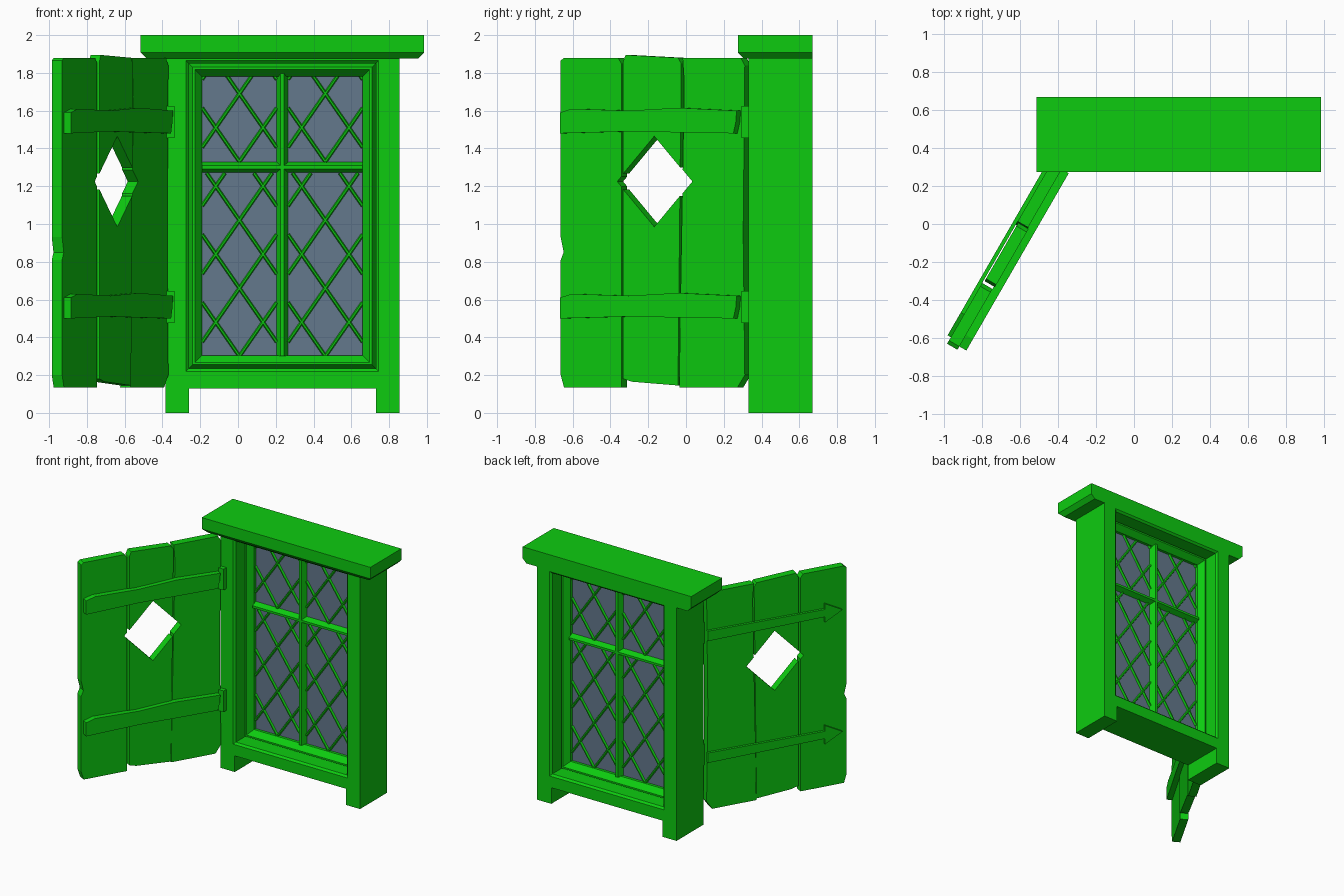
import bpy, bmesh, math
from mathutils import Matrix, Vector

cube = bpy.data.objects.get("Cube")
if cube:
    bpy.data.objects.remove(cube, do_unlink=True)


def material(name, rgb):
    m = bpy.data.materials.new(name)
    m.use_nodes = True
    m.diffuse_color = (*rgb, 1)
    m.node_tree.nodes["Principled BSDF"].inputs["Base Color"].default_value = (*rgb, 1)
    return m


GREEN = material("green_paint", (0.004, 0.6, 0.005))
GLASS = material("grey_blue_glass", (0.127, 0.188, 0.262))


def finish(name, bm, mat=GREEN):
    bmesh.ops.recalc_face_normals(bm, faces=bm.faces)
    mesh = bpy.data.meshes.new(name)
    bm.to_mesh(mesh)
    bm.free()
    mesh.materials.append(mat)
    ob = bpy.data.objects.new(name, mesh)
    bpy.context.collection.objects.link(ob)
    return ob


def add_box(bm, x, y, z):
    size = [b - a for a, b in (x, y, z)]
    mid = [(a + b) / 2 for a, b in (x, y, z)]
    bmesh.ops.create_cube(bm, size=1, matrix=Matrix.Translation(mid) @ Matrix.Diagonal((*size, 1)))


def box(name, x, y, z, mat=GREEN):
    bm = bmesh.new()
    add_box(bm, x, y, z)
    return finish(name, bm, mat)


def ring(name, x, z, profile):
    """Sweep a closed (inset, y) profile around a rectangle with mitred corners."""
    bm = bmesh.new()
    loops = [[bm.verts.new((cx, y, cz)) for cx, cz in
              ((x[0] + o, z[0] + o), (x[1] - o, z[0] + o), (x[1] - o, z[1] - o), (x[0] + o, z[1] - o))]
             for o, y in profile]
    for i, a in enumerate(loops):
        b = loops[(i + 1) % len(loops)]
        for k in range(4):
            n = (k + 1) % 4
            bm.faces.new((a[k], a[n], b[n], b[k]))
    return finish(name, bm)


def bar(bm, a, b, width, depth, flat):
    """Bevelled glazing bar between two (x, z) points; flat is the ridge share of the width."""
    a, b = Vector(a), Vector(b)
    side = (b - a).normalized().orthogonal()
    w, r, d = width / 2, width * flat / 2, depth / 2
    section = [(-w, 0), (-r, -d), (r, -d), (w, 0), (r, d), (-r, d)]
    ends = [[bm.verts.new((p.x + side.x * s, MID + t, p.y + side.y * s)) for s, t in section] for p in (a, b)]
    for i in range(6):
        n = (i + 1) % 6
        bm.faces.new((ends[0][i], ends[0][n], ends[1][n], ends[1][i]))
    bm.faces.new(ends[0])
    bm.faces.new(ends[1])


# Surround: posts, legs, sill, header
MID = 0.5
DEPTH = (0.33, 0.67)
CX = 0.235
OPEN_X, OPEN_Z = (-0.275, 0.745), (0.22, 1.865)
for side, s in (("right", -1), ("left", 1)):
    for part, inner, z in (("post", 0.51, (0.13, 1.88)), ("leg", 0.495, (0, 0.13))):
        box(f"{side}_{part}", sorted((CX + s * inner, CX + s * 0.62)), DEPTH, z)
box("sill", OPEN_X, DEPTH, (0.13, 0.22))
box("header", OPEN_X, DEPTH, (1.865, 1.88))
ring("opening_lining", OPEN_X, OPEN_Z,
     [(0, 0.33), (0.015, 0.345), (0.015, 0.655), (0, 0.67)])

# Lintel with chamfered lower front and end edges
bm = bmesh.new()
add_box(bm, (-0.515, 0.985), (0.275, 0.67), (1.875, 2.0))
low = [e for e in bm.edges if all(v.co.z < 1.9 for v in e.verts)
       and not all(v.co.y > 0.6 for v in e.verts)]
bmesh.ops.bevel(bm, geom=low, offset=0.033, segments=1, affect='EDGES')
finish("lintel", bm)

# Sash with a ridge on both faces
front = [(0.013, 0.475), (0.035, 0.43), (0.048, 0.43), (0.085, 0.475)]
ring("sash", OPEN_X, OPEN_Z, front + [(o, 2 * MID - y) for o, y in reversed(front)])
PANE_X, PANE_Z = (-0.19, 0.66), (0.3, 1.8)
box("glass", PANE_X, (0.497, 0.503), PANE_Z, GLASS)

# Main glazing bars
bm = bmesh.new()
bar(bm, (CX, PANE_Z[0]), (CX, PANE_Z[1]), 0.065, 0.09, 0.3)
bar(bm, (PANE_X[0], 1.3), (PANE_X[1], 1.3), 0.06, 0.09, 0.3)
finish("glazing_bars", bm)

# Diagonal lattice, clipped to each pane
CELL_W, CELL_H = 0.25, 0.36
SLOPE = CELL_H / CELL_W
bm = bmesh.new()
for x0, x1 in ((PANE_X[0], 0.205), (0.265, PANE_X[1])):
    for z0, z1 in ((PANE_Z[0], 1.27), (1.33, PANE_Z[1])):
        mx = (x0 + x1) / 2
        for sign in (-1, 1):
            for k in range(-6, 7):
                base = z0 + (k + 0.0) * CELL_H
                # height along the bar is base + sign * SLOPE * (x - mx)
                xa, xb = sorted((mx + sign * (z0 - base) / SLOPE, mx + sign * (z1 - base) / SLOPE))
                xa, xb = max(xa, x0), min(xb, x1)
                if xb - xa > 0.02:
                    bar(bm, (xa, base + sign * SLOPE * (xa - mx)),
                        (xb, base + sign * SLOPE * (xb - mx)), 0.022, 0.036, 0.4)
finish("lattice", bm)

# Shutter space: u runs from hinge to free edge, v is the inner side, z is up
SHUTTER = Matrix(((-0.5, 0.866, 0, 0), (-0.866, -0.5, 0, 0), (0, 0, 1, 0), (0, 0, 0, 1)))


def slab(name, outline, v0, v1):
    """Extrude a (u, z) outline from v0 to v1 in shutter space."""
    bm = bmesh.new()
    face = bm.faces.new([bm.verts.new((u, v0, z)) for u, z in outline])
    new = bmesh.ops.extrude_face_region(bm, geom=[face])["geom"]
    bmesh.ops.translate(bm, vec=(0, v1 - v0, 0), verts=[g for g in new if isinstance(g, bmesh.types.BMVert)])
    bmesh.ops.transform(bm, matrix=SHUTTER, verts=bm.verts)
    return finish(name, bm)


# Planks with worn corners and a notch
OUT, INN = -0.538, -0.475
planks = [
    slab("hinge_plank", [(-0.085, 0.2), (-0.04, 0.135), (0.315, 0.135), (0.31, 0.5), (0.285, 1.75),
                         (0.295, 1.88), (-0.06, 1.88), (-0.085, 1.84), (-0.075, 0.95)], OUT, INN),
    slab("middle_plank", [(0.32, 0.145), (0.6, 0.165), (0.655, 0.18), (0.655, 1.86), (0.64, 1.895),
                          (0.32, 1.88), (0.3, 1.85)], OUT + 0.006, INN + 0.006),
    slab("outer_plank", [(0.67, 0.135), (1.02, 0.135), (1.04, 0.2), (1.04, 0.81), (1.022, 0.85), (1.04, 0.93),
                         (1.04, 1.865), (1.02, 1.88), (0.69, 1.88), (0.67, 1.85)], OUT, INN),
]

# Diamond opening cut through the planks
cutter = slab("diamond_cutter", [(0.465, 0.985), (0.695, 1.225), (0.465, 1.465), (0.235, 1.225)], -0.7, -0.3)
cutter.hide_render = True
for plank in planks:
    mod = plank.modifiers.new("diamond", 'BOOLEAN')
    mod.operation = 'DIFFERENCE'
    mod.solver = 'EXACT'
    mod.object = cutter
    bpy.context.view_layer.objects.active = plank
    bpy.ops.object.modifier_apply(modifier=mod.name)
bpy.data.objects.remove(cutter, do_unlink=True)

# Battens inside, arrow straps outside, hinge blocks on the post
for level, z in (("lower", 0.56), ("upper", 1.54)):
    slab(f"{level}_batten", [(-0.04, z - 0.06), (0.3, z - 0.055), (0.6, z - 0.05), (1.02, z - 0.06),
                             (1.02, z + 0.05), (0.95, z + 0.07), (0.6, z + 0.06), (0.3, z + 0.075),
                             (-0.06, z + 0.06), (-0.055, z)], INN, INN + 0.043)
    slab(f"{level}_arrow_strap", [(-0.085, z - 0.04), (0.86, z - 0.03), (0.86, z - 0.075), (1.0, z),
                                  (0.86, z + 0.075), (0.86, z + 0.03), (-0.085, z + 0.04)], OUT - 0.02, OUT)
    box(f"{level}_hinge", (-0.385, -0.335), (0.295, 0.335), (z - 0.085, z + 0.085))
